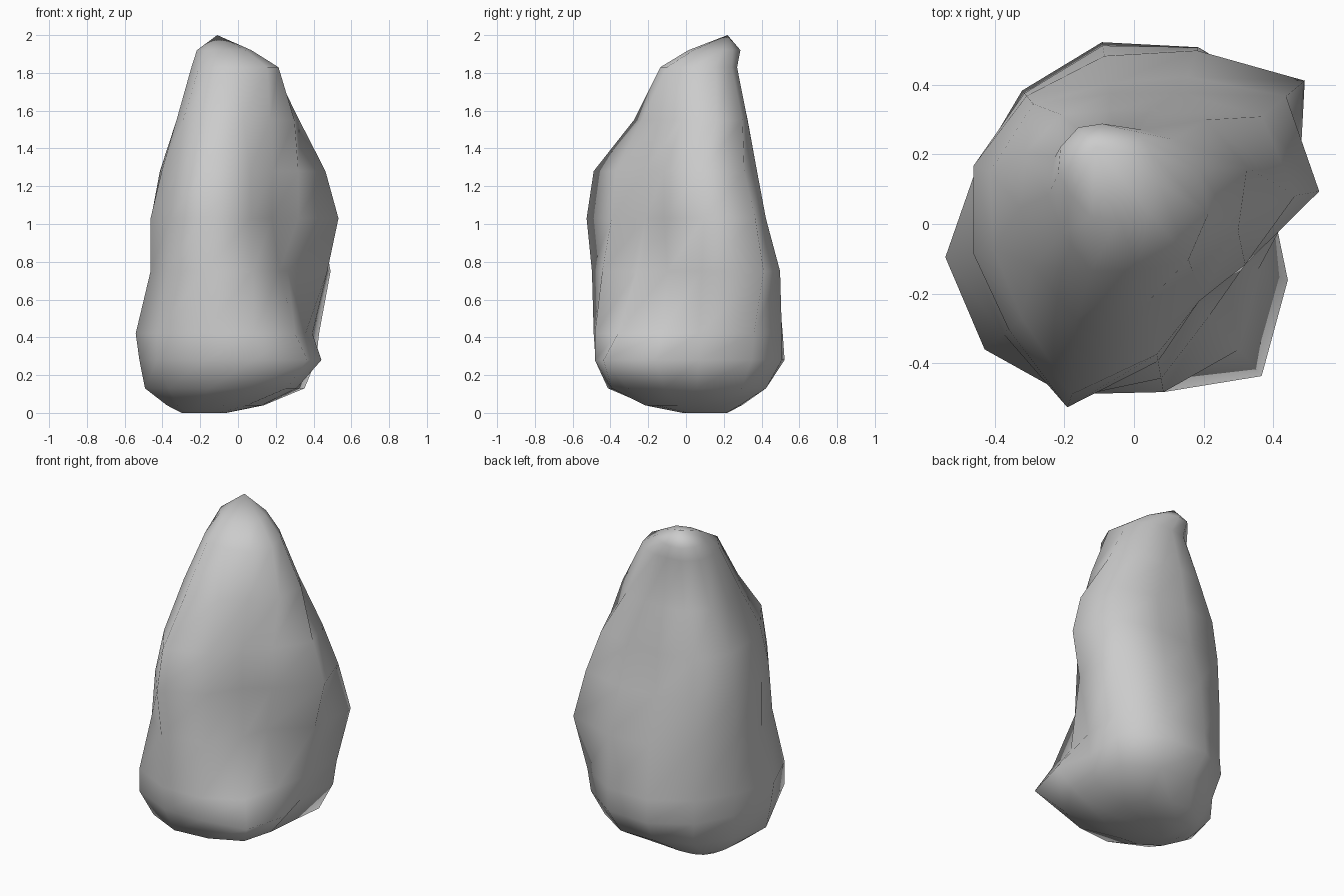
import bpy, bmesh, math

# Rock cross-sections: (z, centre x, centre y, radii every 30 degrees, starting 10 degrees from +x)
SECTIONS = [
    (0.00, -0.18, 0.10, [0.12] * 12),
    (0.04, -0.12, 0.04, [0.26] * 12),
    (0.13, 0.00, 0.00, [.33, .46, .45, .43, .45, .46, .50, .48, .44, .40, .40, .33]),
    (0.28, 0.00, 0.00, [.39, .54, .54, .53, .50, .47, .53, .56, .51, .49, .57, .47]),
    (0.42, 0.00, 0.00, [.40, .56, .54, .52, .49, .48, .55, .56, .52, .49, .47, .38]),
    (0.75, 0.00, 0.00, [.48, .64, .53, .49, .49, .48, .47, .49, .53, .45, .34, .28]),
    (1.03, 0.00, 0.00, [.54, .57, .45, .41, .48, .49, .47, .47, .56, .40, .28, .34]),
    (1.28, 0.00, 0.00, [.47, .48, .40, .38, .45, .44, .41, .42, .52, .38, .29, .34]),
    (1.55, -0.03, 0.10, [.36, .31, .24, .23, .28, .30, .30, .34, .40, .34, .31, .35]),
    (1.83, -0.03, 0.12, [.22, .19, .16, .15, .18, .21, .22, .23, .27, .26, .29, .26]),
    (1.92, -0.07, 0.17, [.13, .12, .11, .12, .14, .15, .15, .14, .16, .16, .17, .15]),
]

bm = bmesh.new()
rings = []
for z, cx, cy, radii in SECTIONS:
    ring = []
    for i, r in enumerate(radii):
        a = math.radians(10 + 30 * i)
        ring.append(bm.verts.new((cx + r * math.cos(a), cy + r * math.sin(a), z)))
    rings.append(ring)

# Skin between neighbouring sections
for lo, hi in zip(rings, rings[1:]):
    for i in range(12):
        j = (i + 1) % 12
        bm.faces.new((lo[i], lo[j], hi[j], hi[i]))

# Flat underside and pointed peak
bm.faces.new(list(reversed(rings[0])))
peak = bm.verts.new((-0.11, 0.22, 2.0))
for i in range(12):
    bm.faces.new((rings[-1][i], rings[-1][(i + 1) % 12], peak))

bmesh.ops.recalc_face_normals(bm, faces=bm.faces)
for f in bm.faces:
    f.smooth = True
mesh = bpy.data.meshes.new("rock")
bm.to_mesh(mesh)
bm.free()
rock = bpy.data.objects.new("rock", mesh)
bpy.context.collection.objects.link(rock)
